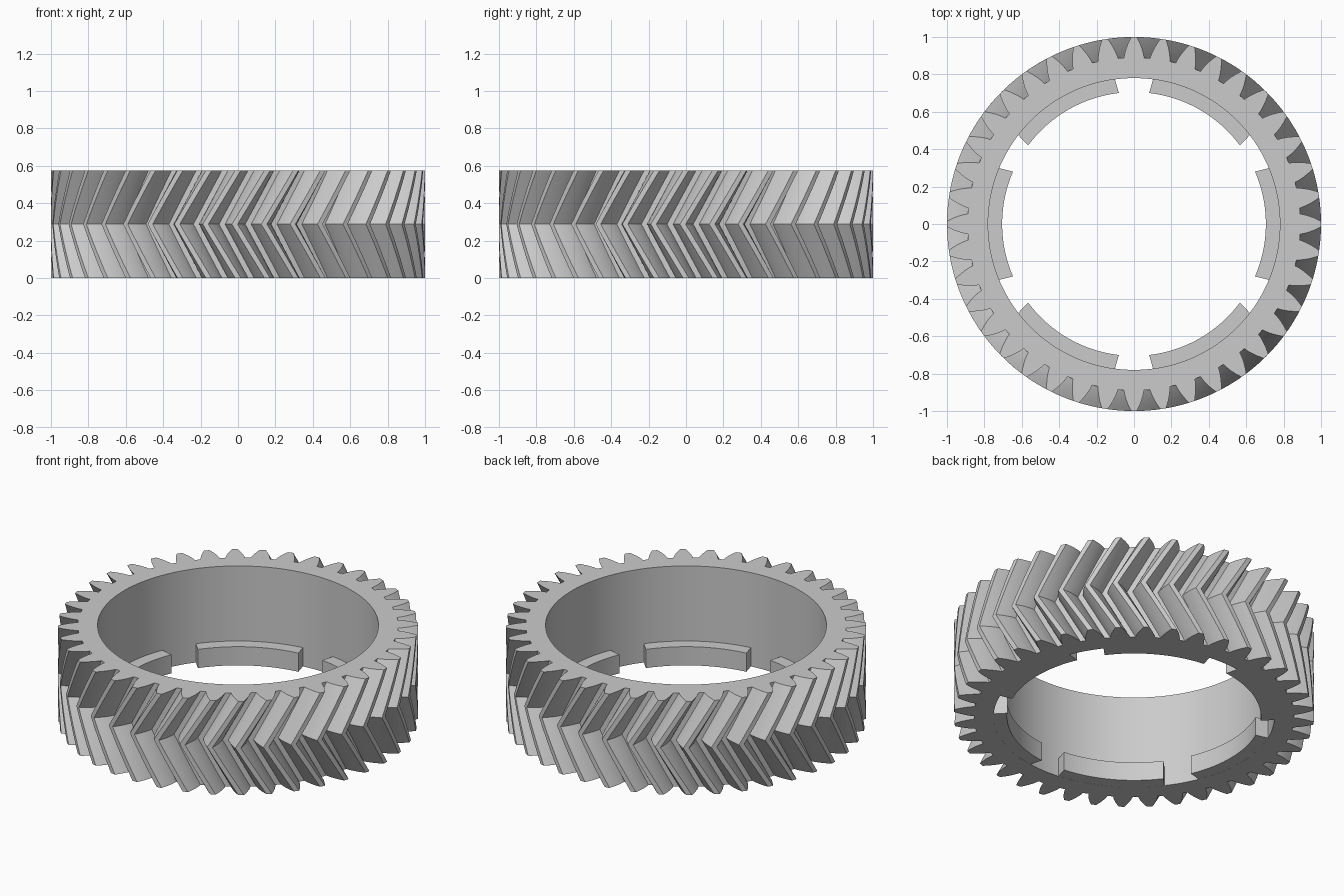
import bpy
import bmesh
from math import sin, cos, tan, acos, pi, radians

if "Cube" in bpy.data.objects:
    bpy.data.objects.remove(bpy.data.objects["Cube"], do_unlink=True)

TEETH = 40
HEIGHT = 0.575
TIP, PITCH, ROOT, BORE = 1.0, 0.952, 0.89, 0.78
PRESSURE = radians(23)
TWIST = radians(10)      # chevron sweep from mid height to each end
PHASE = radians(0)       # tooth centre on the end faces
LEVELS = 12

grey = bpy.data.materials.new("grey plastic")
grey.use_nodes = True
colour = (0.6, 0.6, 0.6, 1)
grey.diffuse_color = colour
grey.node_tree.nodes["Principled BSDF"].inputs["Base Color"].default_value = colour


def finish(bm, name):
    bmesh.ops.recalc_face_normals(bm, faces=bm.faces)
    mesh = bpy.data.meshes.new(name)
    bm.to_mesh(mesh)
    bm.free()
    obj = bpy.data.objects.new(name, mesh)
    bpy.context.collection.objects.link(obj)
    mesh.materials.append(grey)
    bpy.ops.object.select_all(action="DESELECT")
    obj.select_set(True)
    bpy.context.view_layer.objects.active = obj
    bpy.ops.object.shade_smooth_by_angle(angle=radians(25))
    return obj


def ring(bm, points, z):
    return [bm.verts.new((r * cos(a), r * sin(a), z)) for r, a in points]


def bridge(bm, lower, upper):
    n = len(lower)
    for i in range(n):
        j = (i + 1) % n
        bm.faces.new((lower[i], lower[j], upper[j], upper[i]))


def involute(a):
    return tan(a) - a


def half_angle(r):
    """Half the angular width of a tooth at radius r."""
    a = acos(PITCH * cos(PRESSURE) / r)
    return pi / (2 * TEETH) + involute(PRESSURE) - involute(a)


# Tooth outline in polar form: up one involute flank and down the other
steps = 6
radii = [ROOT + (TIP - ROOT) * i / steps for i in range(steps + 1)]
tooth = [(r, -half_angle(r)) for r in radii]
tooth += [(r, half_angle(r)) for r in reversed(radii)]
outline = [(r, a + PHASE + 2 * pi * t / TEETH)
           for t in range(TEETH) for r, a in tooth]

# Herringbone gear ring: outline twisted one way, then back
bm = bmesh.new()
layers = []
for k in range(LEVELS + 1):
    f = k / LEVELS
    turn = -TWIST * (1 - abs(2 * f - 1))
    layers.append(ring(bm, [(r, a + turn) for r, a in outline], HEIGHT * f))
for low, high in zip(layers, layers[1:]):
    bridge(bm, low, high)
bore = [(BORE, a) for r, a in outline]
# evenly ordered bore points keep the end faces clean
bore = [(BORE, PHASE + half_angle(ROOT) * -1 + 2 * pi * i / len(outline))
        for i in range(len(outline))]
bottom, top = ring(bm, bore, 0), ring(bm, bore, HEIGHT)
bridge(bm, bottom, top)
bridge(bm, bottom, layers[0])
bridge(bm, top, layers[-1])
finish(bm, "gear_ring")

# Six retaining tabs around the lower rim of the bore
TABS, TAB_INNER, TAB_TOP = 6, 0.705, 0.115
for t in range(TABS):
    bm = bmesh.new()
    sections = []
    for i in range(25):
        s = 2 * i / 24 - 1
        mid = 2 * pi * t / TABS
        inner, outer = mid + s * radians(23.4), mid + s * radians(22.4)
        corners = [(TAB_INNER, inner, 0), (BORE + 0.01, outer, 0),
                   (BORE + 0.01, outer, TAB_TOP), (TAB_INNER, inner, TAB_TOP)]
        # hide the underside seam just inside the ring
        sections.append([bm.verts.new((r * cos(a), r * sin(a), z if z else 0.0005))
                         for r, a, z in corners])
    for a, b in zip(sections, sections[1:]):
        bridge(bm, a, b)
    bm.faces.new(sections[0])
    bm.faces.new(sections[-1])
    finish(bm, f"retaining_tab_{t + 1}")
